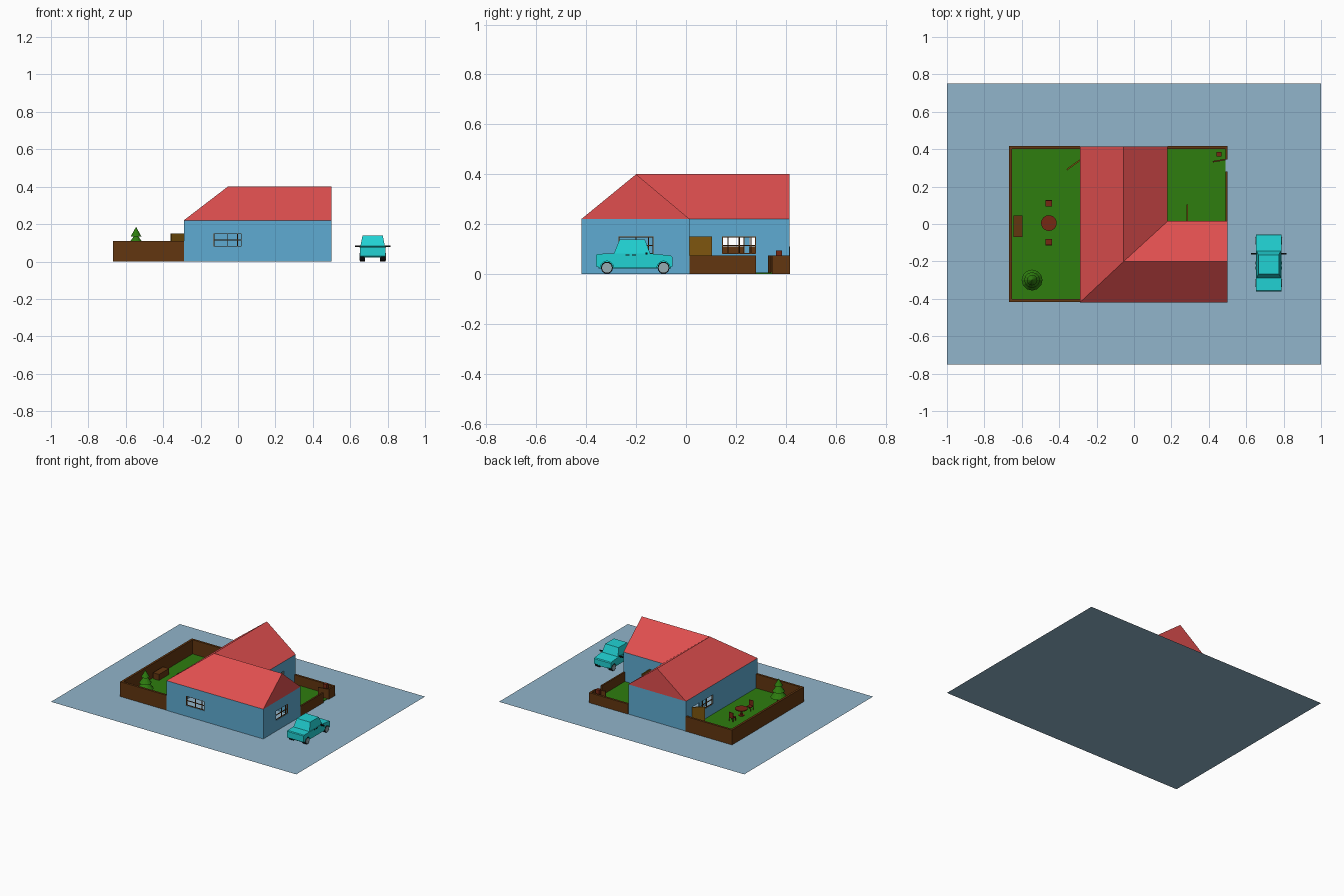
import bpy, bmesh, math
from mathutils import Matrix, Vector

if "Cube" in bpy.data.objects:
    bpy.data.objects.remove(bpy.data.objects["Cube"])


def mat(name, r, g, b):
    m = bpy.data.materials.new(name)
    lin = [((c / 255 + 0.055) / 1.055) ** 2.4 if c > 10 else c / 255 / 12.92 for c in (r, g, b)]
    m.diffuse_color = (*lin, 1)
    m.use_nodes = True
    m.node_tree.nodes["Principled BSDF"].inputs["Base Color"].default_value = m.diffuse_color
    return m


RED = mat("roof_red", 224, 79, 79)
BLUE = mat("wall_blue", 95, 171, 210)
GROUND = mat("pale_blue_ground", 145, 181, 203)
GREEN = mat("grass_green", 46, 125, 15)
BROWN = mat("dark_brown", 98, 54, 16)
GOLD = mat("door_brown", 126, 86, 14)
MAROON = mat("furniture_red_brown", 118, 40, 20)
CYAN = mat("car_cyan", 33, 210, 212)
BLACK = mat("black", 15, 15, 15)
GREY = mat("hub_grey", 150, 172, 178)


def mesh(name, verts, faces, m):
    me = bpy.data.meshes.new(name)
    me.from_pydata(verts, [], faces)
    bm = bmesh.new()
    bm.from_mesh(me)
    if len(faces) > 1:
        bmesh.ops.recalc_face_normals(bm, faces=bm.faces)
    bm.to_mesh(me)
    bm.free()
    me.materials.append(m)
    ob = bpy.data.objects.new(name, me)
    bpy.context.collection.objects.link(ob)
    return ob


def prism(name, lower, upper, m):
    """Closed solid between two matching point loops."""
    n = len(lower)
    faces = [tuple(range(n)), tuple(range(n, 2 * n))]
    faces += [(i, (i + 1) % n, n + (i + 1) % n, n + i) for i in range(n)]
    return mesh(name, lower + upper, faces, m)


def rect(x0, x1, y0, y1, z):
    return [(x0, y0, z), (x1, y0, z), (x1, y1, z), (x0, y1, z)]


def box(name, x0, x1, y0, y1, z0, z1, m):
    return prism(name, rect(x0, x1, y0, y1, z0), rect(x0, x1, y0, y1, z1), m)


def cone(name, centre, r0, r1, h, n, m, axis="Z"):
    bm = bmesh.new()
    rot = Matrix.Rotation(math.pi / 2, 4, "Y") if axis == "X" else Matrix()
    bmesh.ops.create_cone(bm, cap_ends=True, segments=n, radius1=r0, radius2=r1, depth=h,
                          matrix=Matrix.Translation(centre) @ rot)
    me = bpy.data.meshes.new(name)
    bm.to_mesh(me)
    bm.free()
    me.materials.append(m)
    ob = bpy.data.objects.new(name, me)
    bpy.context.collection.objects.link(ob)
    return ob


def leaf(name, hx, hy, angle, length, height, m):
    """Door or gate swung open about its hinge."""
    ob = box(name, 0, length, -0.004, 0.004, 0.006, height, m)
    ob.location = (hx, hy, 0)
    ob.rotation_euler.z = math.radians(angle)


T = 0.012      # wall thickness
H = 0.22       # wall height
Z0 = 0.001


def wall(name, axis, pos, a0, a1, openings=()):
    """Wall along x or y from pos to pos+T; openings are (start, end, sill, head)."""
    def part(n, a, b, z0, z1, m=BLUE, p0=pos, p1=pos + T):
        if axis == "x":
            box(n, a, b, p0, p1, z0, z1, m)
        else:
            box(n, p0, p1, a, b, z0, z1, m)
    cur = a0
    for s, e, lo, hi in openings:
        part(name, cur, s, Z0, H)
        part(name + "_lintel", s, e, hi, H)
        if lo > 0.01:
            part(name + "_sill", s, e, Z0, lo)
            # window frame: border, two uprights and one cross bar
            f, q0, q1 = 0.004, pos + 0.003, pos + T - 0.003
            for c in (s + f / 2, s + (e - s) / 2, s + (e - s) * 0.85, e - f / 2):
                part("window_bar", c - f / 2, c + f / 2, lo, hi, BROWN, q0, q1)
            for c in (lo + f / 2, (lo + hi) / 2, hi - f / 2):
                part("window_rail", s, e, c - f / 2, c + f / 2, BROWN, q0, q1)
        cur = e
    part(name, cur, a1, Z0, H)


# ground and lawns
mesh("ground", rect(-1, 1, -0.75, 0.75, 0), [(0, 1, 2, 3)], GROUND)
box("side_lawn", -0.655, -0.29, -0.41, 0.41, Z0, 0.006, GREEN)
box("back_lawn", 0.18, 0.49, 0.015, 0.41, Z0, 0.006, GREEN)

# L-shaped house walls with window and door openings
wall("front_wall", "x", -0.42, -0.29, 0.5, [(-0.13, 0.02, 0.08, 0.15)])
wall("left_wall", "y", -0.29, -0.42, 0.415,
     [(0.1, 0.235, 0.08, 0.15), (0.255, 0.34, 0, 0.15)])
wall("right_wall", "y", 0.5 - T, -0.42, 0.015, [(-0.27, -0.13, 0.08, 0.15)])
wall("yard_wall", "x", 0.015 - T, 0.18, 0.5, [(0.195, 0.285, 0, 0.15)])
wall("wing_wall", "y", 0.18 - T, 0.0, 0.415, [(0.145, 0.28, 0.08, 0.15)])
wall("back_wall", "x", 0.415 - T, -0.29, 0.18)
wall("inner_wall", "x", 0.003, -0.29, 0.18, [(-0.25, -0.17, 0, 0.15)])
wall("room_divider", "y", 0.168, -0.42, 0.015, [(-0.1, -0.02, 0, 0.15)])

# roof: hip at the front left, valley at the inner corner, two gables
mesh("roof", [(-0.29, -0.42, H), (0.5, -0.42, H), (0.5, 0.015, H), (0.18, 0.015, H),
              (0.18, 0.415, H), (-0.29, 0.415, H),
              (0.5, -0.2, 0.4), (-0.055, -0.2, 0.4), (-0.055, 0.415, 0.4)],
     [(0, 1, 6, 7), (1, 2, 6), (2, 3, 7, 6), (3, 4, 8, 7), (4, 5, 8), (5, 0, 7, 8),
      (5, 4, 3, 2, 1, 0)], RED)

# open doors and garden gate
leaf("side_door", -0.288, 0.342, 216, 0.088, 0.15, GOLD)
leaf("yard_door", 0.285, 0.015, 90, 0.09, 0.15, GOLD)
leaf("garden_gate", 0.49, 0.345, 190, 0.07, 0.075, BROWN)

# fences
F = 0.016
box("fence_front", -0.668, -0.29, -0.418, -0.418 + F, Z0, 0.11, BROWN)
box("fence_left", -0.668, -0.668 + F, -0.418, 0.418, Z0, 0.11, BROWN)
box("fence_back", -0.668, -0.29, 0.418 - F, 0.418, Z0, 0.11, BROWN)
box("yard_fence_back", 0.18, 0.5, 0.418 - F, 0.418, Z0, 0.075, BROWN)
box("yard_fence_right", 0.488, 0.5, 0.015, 0.28, Z0, 0.075, BROWN)
box("yard_fence_corner", 0.488, 0.5, 0.345, 0.418, Z0, 0.075, BROWN)
box("yard_post", 0.44, 0.468, 0.36, 0.385, Z0, 0.095, MAROON)

# garden table, chairs and bench
cone("table_top", (-0.455, 0.005, 0.054), 0.042, 0.042, 0.006, 24, MAROON)
cone("table_stem", (-0.455, 0.005, 0.028), 0.007, 0.007, 0.046, 10, MAROON)
cone("table_foot", (-0.455, 0.005, 0.008), 0.02, 0.02, 0.004, 16, MAROON)
for cy, s in ((0.11, 1), (-0.097, -1)):
    box("chair_seat", -0.472, -0.438, cy - 0.017, cy + 0.017, 0.03, 0.035, MAROON)
    b = cy + s * 0.015
    box("chair_back", -0.472, -0.438, b - 0.002, b + 0.002, 0.035, 0.072, MAROON)
    for lx in (-0.47, -0.44):
        for ly in (cy - 0.015, cy + 0.015):
            box("chair_leg", lx - 0.002, lx + 0.002, ly - 0.002, ly + 0.002, 0.006, 0.03, MAROON)
box("garden_bench", -0.643, -0.595, -0.07, 0.045, 0.006, 0.05, BROWN)

# fir tree in three tiers
cone("tree_trunk", (-0.545, -0.3, 0.03), 0.01, 0.01, 0.055, 10, BROWN)
for r, z, h in ((0.056, 0.05, 0.07), (0.042, 0.092, 0.06), (0.028, 0.135, 0.05)):
    cone("tree_tier", (-0.545, -0.3, z + h / 2), r, 0, h, 12, GREEN)

# car: side profile with wheel arches, extruded across its width
CX, W = 0.72, 0.068
profile = [(-0.36, 0.03), (-0.36, 0.076), (-0.355, 0.081), (-0.15, 0.083), (-0.06, 0.074),
           (-0.055, 0.068), (-0.055, 0.03)]
for wy in (-0.09, -0.317):
    profile += [(wy + 0.027 * math.cos(a), 0.025 + 0.027 * math.sin(a))
                for a in [math.radians(d) for d in range(0, 181, 30)]]
prism("car_body", [(CX - W, y, z) for y, z in profile], [(CX + W, y, z) for y, z in profile], CYAN)
box("car_underside", CX - 0.045, CX + 0.045, -0.35, -0.06, 0.022, 0.055, CYAN)
prism("car_cabin", rect(CX - 0.066, CX + 0.066, -0.29, -0.143, 0.08),
      rect(CX - 0.054, CX + 0.054, -0.266, -0.165, 0.139), CYAN)
for s in (-1, 1):
    for wy in (-0.09, -0.317):
        cone("tyre", (CX + s * 0.054, wy, 0.025), 0.024, 0.024, 0.028, 16, BLACK, "X")
        cone("hub", (CX + s * 0.0685, wy, 0.025), 0.02, 0.02, 0.003, 16, GREY, "X")
    x0, x1 = sorted((CX + s * 0.06, CX + s * 0.095))
    box("wing_mirror", x0, x1, -0.162, -0.154, 0.078, 0.086, BLACK)
    x0, x1 = sorted((CX + s * 0.067, CX + s * 0.071))
    for hy in (-0.235, -0.208):
        box("door_handle", x0, x1, hy - 0.008, hy + 0.008, 0.075, 0.079, BLACK)
